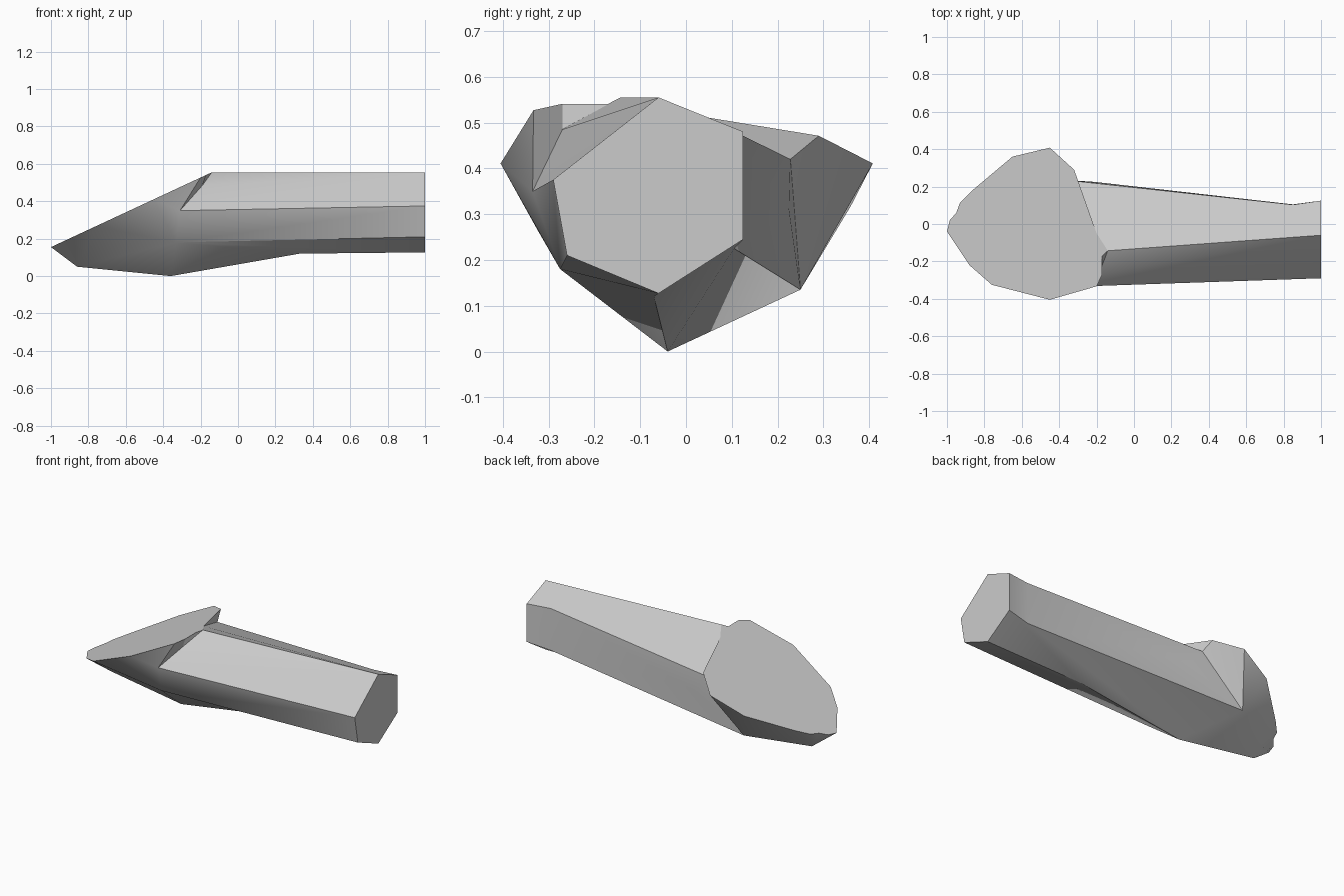
import bpy
import bmesh
import math

old = bpy.data.objects.get("Cube")
if old:
    bpy.data.objects.remove(old, do_unlink=True)

# One plain stone grey
grey = bpy.data.materials.new("stone_grey")
grey.use_nodes = True
colour = (0.6, 0.6, 0.6, 1)
grey.diffuse_color = colour
grey.node_tree.nodes["Principled BSDF"].inputs["Base Color"].default_value = colour

bm = bmesh.new()
points = {}


def add_point(name, x, y, z):
    points[name] = bm.verts.new((x, y, z))


def add_face(names):
    bm.faces.new([points[name] for name in names.split()])


# Outline of the slanted cut, anticlockwise from the far tip
cut_outline = [
    (-1, -.04), (-.88, -.22), (-.76, -.325), (-.45, -.405),
    (-.2, -.333), (-.17, -.27), (-.17, -.17), (-.14, -.143),
    (-.2, -.05), (-.32, .29), (-.45, .408), (-.65, .36),
    (-.87, .175), (-.93, .115), (-.95, .06), (-.985, .02),
]
rim = "ABCDEFGHIJKLMNOP"
for name, (x, y) in zip(rim, cut_outline):
    add_point(name, x, y, .155 + .465 * (x + 1))

# Hexagonal end of the shaft
add_point("end_ridge", 1, -.06, .555)
add_point("end_back_high", 1, .125, .48)
add_point("end_back_low", 1, .125, .245)
add_point("end_keel", 1, -.06, .127)
add_point("end_front_low", 1, -.26, .21)
add_point("end_front_high", 1, -.29, .375)

# Corners along the shaft
add_point("waist_high", .85, .103, .482)
add_point("waist_low", .85, .105, .225)
add_point("keel_bend", .33, -.07, .12)

# Corners under the cut
add_point("keel", -.36, -.04, 0)
add_point("tip", -.86, 0, .05)
add_point("back_hip", -.57, .25, .135)
add_point("back_low", -.21, .225, .31)
add_point("back_high", -.3, .228, .42)
add_point("front_low", -.33, -.275, .18)
add_point("front_high", -.31, -.335, .35)
add_point("notch", -.19, -.27, .485)

# Slanted cut and hexagonal end
add_face(" ".join(rim))
add_face("end_ridge end_back_high end_back_low end_keel end_front_low end_front_high")

# Shaft sides
add_face("H end_ridge end_back_high waist_high back_high I")
add_face("front_high end_front_high end_ridge notch")
add_face("notch end_ridge H")
add_face("front_low end_front_low end_front_high front_high")
add_face("front_low keel_bend end_keel end_front_low")
add_face("front_low keel keel_bend")
add_face("keel_bend waist_low end_back_low end_keel")
add_face("keel waist_low keel_bend")
add_face("back_hip back_low waist_low")
add_face("back_hip waist_low keel")
add_face("back_low back_high waist_high waist_low")
add_face("waist_low waist_high end_back_high end_back_low")

# Broken head below the cut, back side
add_face("back_hip back_high back_low")
add_face("J I back_high")
add_face("J back_high back_hip")
for first, second in ("JK", "KL", "LM"):
    add_face(f"{first} {second} back_hip")
add_face("M tip back_hip")
add_face("back_hip keel tip")

# Broken head below the cut, far tip and front side
for first, second in ("MN", "NO", "OP", "PA", "AB", "BC"):
    add_face(f"{first} {second} tip")
add_face("C front_low tip")
add_face("front_low keel tip")
add_face("C D front_low")
add_face("D front_high front_low")
add_face("D E front_high")
add_face("E F notch front_high")
add_face("F G H notch")

bmesh.ops.recalc_face_normals(bm, faces=bm.faces)
mesh = bpy.data.meshes.new("cut_shaft")
bm.to_mesh(mesh)
bm.free()
mesh.materials.append(grey)

shaft = bpy.data.objects.new("cut_shaft", mesh)
bpy.context.collection.objects.link(shaft)
bpy.context.view_layer.objects.active = shaft
shaft.select_set(True)
bpy.ops.object.shade_smooth_by_angle(angle=math.radians(30))
